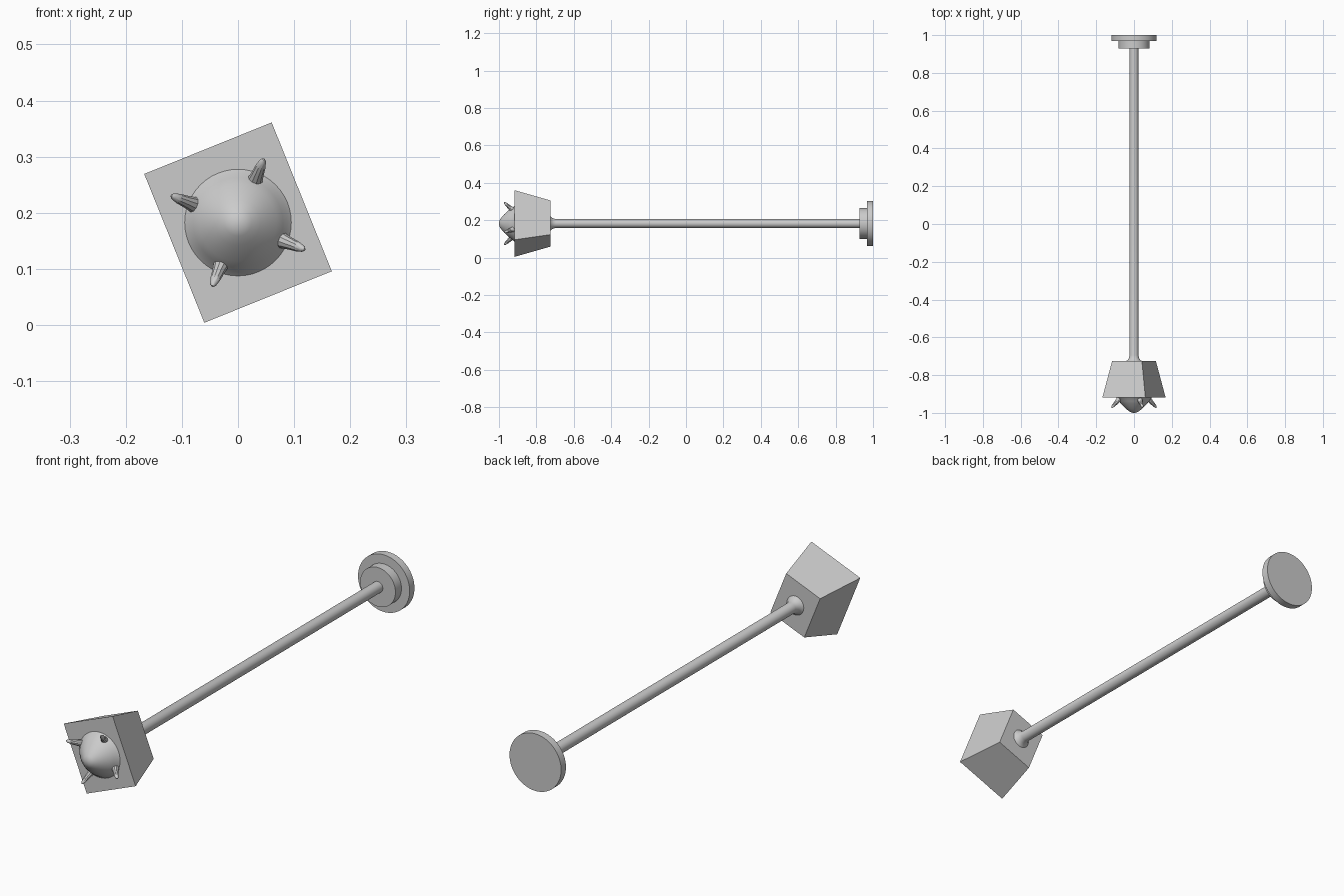
import bpy, bmesh, math
from mathutils import Vector

if "Cube" in bpy.data.objects:
    bpy.data.objects.remove(bpy.data.objects["Cube"])

CZ = 0.1825               # height of the long axis
TILT = math.radians(22)   # roll of the head around that axis


def finish(name, bm):
    bmesh.ops.recalc_face_normals(bm, faces=bm.faces)
    me = bpy.data.meshes.new(name)
    bm.to_mesh(me)
    bm.free()
    ob = bpy.data.objects.new(name, me)
    bpy.context.collection.objects.link(ob)
    bpy.ops.object.select_all(action='DESELECT')
    ob.select_set(True)
    bpy.context.view_layer.objects.active = ob
    bpy.ops.object.shade_smooth_by_angle(angle=math.radians(35))
    return ob


def tube(name, stations, n, frame):
    """Skin rings of n sides; stations are (centre, radius), frame gives the two ring axes."""
    bm = bmesh.new()
    u, v = frame
    rings = []
    for c, r in stations:
        rings.append([bm.verts.new(Vector(c) + r * (math.cos(a) * u + math.sin(a) * v))
                      for a in (2 * math.pi * i / n for i in range(n))])
    for a, b in zip(rings, rings[1:]):
        for i in range(n):
            bm.faces.new((a[i], a[(i + 1) % n], b[(i + 1) % n], b[i]))
    bm.faces.new(rings[0])
    bm.faces.new(rings[-1])
    return finish(name, bm)


def lathe(name, profile, n=48):
    """Round part along y from (radius, y) pairs."""
    return tube(name, [((0, y, CZ), r) for r, y in profile], n,
                (Vector((1, 0, 0)), Vector((0, 0, 1))))


# Tapered square head, wide at the front
bm = bmesh.new()
loops = []
for y, hx, hz in ((-0.918, 0.1225, 0.143), (-0.725, 0.085, 0.0985)):
    loop = []
    for sx, sz in ((-1, -1), (1, -1), (1, 1), (-1, 1)):
        lx, lz = sx * hx, sz * hz
        loop.append(bm.verts.new((lx * math.cos(TILT) - lz * math.sin(TILT), y,
                                  CZ + lx * math.sin(TILT) + lz * math.cos(TILT))))
    loops.append(loop)
for i in range(4):
    j = (i + 1) % 4
    bm.faces.new((loops[0][i], loops[0][j], loops[1][j], loops[1][i]))
bm.faces.new(loops[0])
bm.faces.new(loops[1])
# Roll direction: the upper edge rises towards +x
head = finish("head_block", bm)

# Rounded point on the front of the head
lathe("front_dome", [(0.098, -0.915), (0.088, -0.925), (0.080, -0.938), (0.069, -0.951),
                     (0.055, -0.966), (0.040, -0.980), (0.024, -0.993), (0.014, -0.998),
                     (0.004, -1.0)])

# Four claws around the dome
for k in range(4):
    a = TILT + k * math.pi / 2
    d = Vector((math.cos(a), 0, math.sin(a)))
    if k % 2 == 0:
        d = Vector((math.cos(a - 2 * TILT), 0, math.sin(a - 2 * TILT)))
    else:
        a = math.radians(68) + (math.pi if k == 3 else 0)
        d = Vector((math.cos(a), 0, math.sin(a)))
    side = Vector((-d.z, 0, d.x))
    normal = Vector((0, -1, 0)) * 0.7 - d * 0.7
    reach = 0.0 if k % 2 == 0 else -0.006
    pts = [(0.074, -0.910, 0.020), (0.086, -0.928, 0.014), (0.100, -0.944, 0.011),
           (0.114, -0.958, 0.009), (0.124, -0.968, 0.006), (0.128, -0.972, 0.002)]
    tube("claw_%d" % (k + 1),
         [(d * (r + reach) + Vector((0, y, CZ)), w) for r, y, w in pts], 10, (side, normal))

# Long rod with a small flare where it meets the head
lathe("rod", [(0.042, -0.727), (0.034, -0.720), (0.027, -0.710), (0.0235, -0.695),
              (0.0235, 0.932)], 32)

# Stepped round mounting plate
lathe("base_collar", [(0.082, 0.928), (0.082, 0.970)], 64)
lathe("base_plate", [(0.120, 0.968), (0.120, 1.0)], 64)
